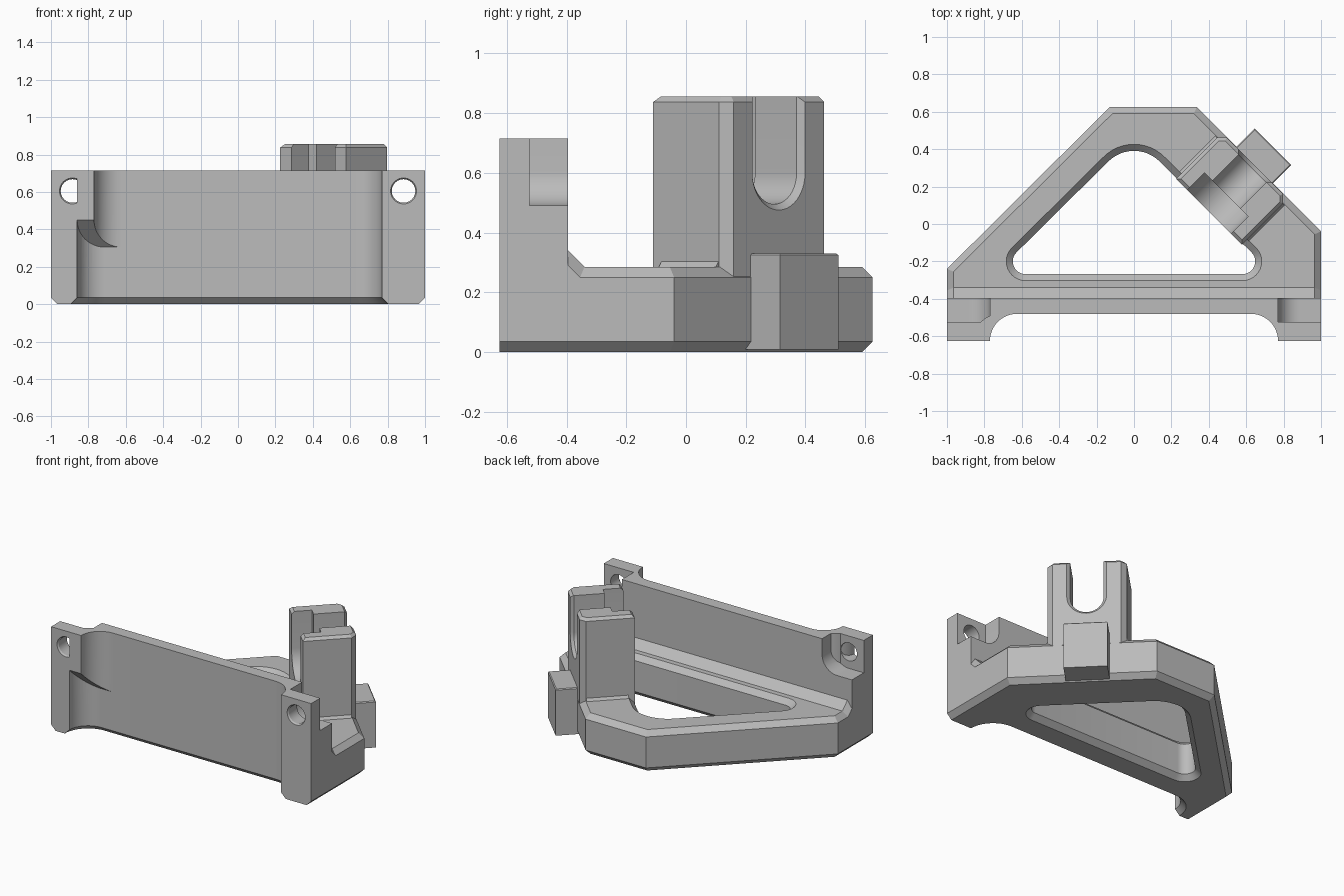
import bpy, bmesh
from math import sin, cos, radians, pi

cube = bpy.data.objects.get("Cube")
if cube:
    bpy.data.objects.remove(cube, do_unlink=True)

grey = bpy.data.materials.new("plain grey")
grey.use_nodes = True
GREY = (0.5, 0.5, 0.5, 1)
grey.diffuse_color = GREY
grey.node_tree.nodes["Principled BSDF"].inputs["Base Color"].default_value = GREY

CH = 0.035                      # main chamfer
FRONT, BACK, PLATE_F, PLATE_B = -0.625, 0.625, -0.48, -0.395
PLATE_H, FRAME_H = 0.715, 0.285


def arc(cx, cy, r, a0, a1, n=12):
    """Points on an arc, angles in degrees."""
    angles = [radians(a0 + (a1 - a0) * i / n) for i in range(n + 1)]
    return [(cx + r * cos(a), cy + r * sin(a)) for a in angles]


def loft(name, rings, bevels=()):
    """Solid through matching rings; bevels = [(edge test, width)]."""
    bm = bmesh.new()
    layers = [[bm.verts.new(p) for p in ring] for ring in rings]
    for a, b in zip(layers, layers[1:]):
        for i in range(len(a)):
            j = (i + 1) % len(a)
            bm.faces.new((a[i], a[j], b[j], b[i]))
    bm.faces.new(layers[0])
    bm.faces.new(layers[-1])
    bmesh.ops.recalc_face_normals(bm, faces=bm.faces)
    for test, width in bevels:
        edges = [e for e in bm.edges if test(e.verts[0].co, e.verts[1].co)]
        bmesh.ops.bevel(bm, geom=edges, offset=width, offset_type='OFFSET',
                        segments=1, profile=0.5, affect='EDGES')
    bmesh.ops.recalc_face_normals(bm, faces=bm.faces)
    mesh = bpy.data.meshes.new(name)
    bm.to_mesh(mesh)
    bm.free()
    mesh.materials.append(grey)
    obj = bpy.data.objects.new(name, mesh)
    bpy.context.collection.objects.link(obj)
    return obj


def at_z(pts, z):
    return [(x, y, z) for x, y in pts]


def at_y(pts, y):
    return [(x, y, z) for x, z in pts]


def at_x(pts, x):
    return [(x, y, z) for y, z in pts]


def rect(x0, x1, y0, y1):
    return [(x0, y0), (x1, y0), (x1, y1), (x0, y1)]


def cut(obj, cutter):
    cutter.hide_render = True
    mod = obj.modifiers.new("cut", 'BOOLEAN')
    mod.operation, mod.solver, mod.object = 'DIFFERENCE', 'EXACT', cutter
    bpy.context.view_layer.objects.active = obj
    bpy.ops.object.modifier_apply(modifier=mod.name)
    bpy.data.objects.remove(cutter, do_unlink=True)


def level(a, b, z):
    return abs(a.z - z) < 1e-4 and abs(b.z - z) < 1e-4


def along(a, b, y):
    return abs(a.y - y) < 1e-4 and abs(b.y - y) < 1e-4


# Front plate with two ears and a filleted recess, wider at the lower right
R = PLATE_F - FRONT
low_arc = arc(-0.86 + R, FRONT, R, 180, 90)
high_arc = arc(-0.77 + R, FRONT, R, 180, 90)
left_arc = arc(0.77 - R, FRONT, R, 90, 0)
outline = ([(-1, PLATE_B), (-1, FRONT)] + low_arc + left_arc
           + [(1, FRONT), (1, PLATE_B)])
plate = loft("front_plate", [at_z(outline, 0), at_z(outline, PLATE_H)],
             [(lambda a, b: level(a, b, 0) and not along(a, b, FRONT)
               and not along(a, b, PLATE_B), CH)])

# Ear pockets and screw holes
HX, HZ = 0.885, 0.605
for m in (1, -1):
    pocket = arc(HX, HZ, 0.115, 180, 270) + [(1.1, 0.49), (1.1, 0.8), (0.77, 0.8)]
    pocket = [(m * x, z) for x, z in pocket]
    cut(plate, loft("pocket_cutter", [at_y(pocket, -0.525), at_y(pocket, -0.3)]))
    steps = [(-0.64, 0.08), (-0.615, 0.063), (-0.45, 0.063)]
    cut(plate, loft("hole_cutter", [at_y(arc(m * HX, HZ, r, 0, 345, 23), y)
                                    for y, r in steps]))

# Upper filler of the recess corner, with a sloping underside
filler = low_arc + high_arc[::-1]
under = [(x, y, 0.45 - (y - FRONT)) for x, y in filler]
upper_fillet = loft("upper_recess_fillet", [under, at_z(filler, PLATE_H)])

# Triangular base frame
INNER = -0.42
base = [(-1, INNER), (1, INNER), (1, -0.04), (0.335, BACK), (-0.13, BACK), (-1, -0.24)]
frame = loft("base_frame", [at_z(base, 0), at_z(base, FRAME_H)],
             [(lambda a, b: (level(a, b, 0) or level(a, b, FRAME_H))
               and not along(a, b, INNER), CH)])


def opening(off):
    return (arc(-0.58, -0.2, 0.068 + off, 270, 135)
            + arc(0, 0.196, 0.195 + off, 135, 45)
            + arc(0.58, -0.2, 0.068 + off, 45, -90))


E = 0.01
cut(frame, loft("opening_cutter", [
    at_z(opening(CH + E), -E), at_z(opening(0), CH),
    at_z(opening(0), FRAME_H - CH), at_z(opening(CH + E), FRAME_H + E)]))

# Sloped joint between plate and frame
slope = [(-0.42, 0.365), (-0.3, 0.245), (-0.42, 0.245)]
ramp = loft("plate_ramp", [at_x(slope, -1), at_x(slope, 1)],
            [(lambda a, b: abs(a.x - b.x) < 1e-4 and abs(a.z - b.z) > 0.1
              and abs(a.y - b.y) > 0.1, CH)])

# Forked bracket on the diagonal side, made in its own axes then turned
S0, S1, N0, N1, TOP, MID = -0.012, 0.486, 0.33, 0.677, 0.855, 0.238
body = rect(S0, S1, N0, N1)
fork = loft("fork_bracket", [at_z(body, 0.04), at_z(body, TOP)],
            [(lambda a, b: along(a, b, N1) and abs(a.x - b.x) < 1e-4, CH),
             (lambda a, b: level(a, b, TOP), 0.018)])


def slot(r):
    return [(MID - r, 1)] + arc(MID, 0.6, r, 180, 360, 20) + [(MID + r, 1)]


# Round-bottomed slot with a wider seat inside and a flared mouth
cut(fork, loft("seat_cutter", [at_y(slot(0.165), 0.3), at_y(slot(0.165), 0.46)]))
cut(fork, loft("slot_cutter", [at_y(slot(0.105), 0.4), at_y(slot(0.105), 0.657),
                               at_y(slot(0.145), 0.697)]))

skirt = loft("fork_skirt", [at_z(rect(S0 - 0.02, S1 + 0.02, 0.37, 0.64), FRAME_H - E),
                            at_z(rect(S0, S1, 0.37, 0.64), 0.303)])

# Stop block outside the fork
stop = rect(0.095, 0.371, 0.5, 0.817)
block = loft("stop_block", [at_z(stop, 0.008), at_z(stop, 0.33)],
             [(lambda a, b: level(a, b, 0.33), 0.006)])

for part in (fork, skirt, block):
    part.rotation_euler.z = -pi / 4

# Smooth curves, crisp edges
for part in (plate, upper_fillet, frame, ramp, fork, skirt, block):
    part.data.shade_smooth()
    part.data.set_sharp_from_angle(angle=radians(28))
